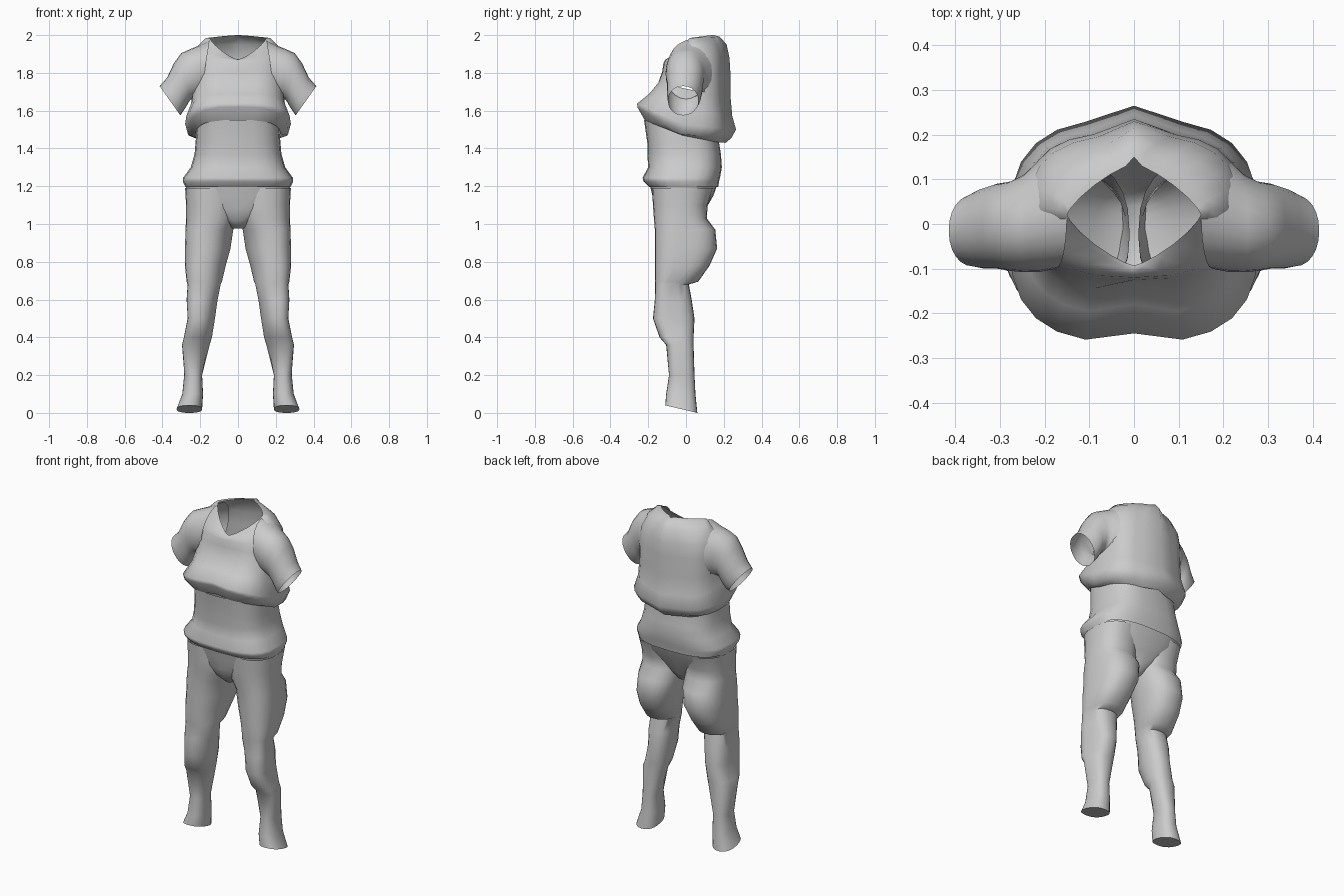
import bpy
import bmesh
from math import sin, cos, pi

SIDES = 24

default_cube = bpy.data.objects.get("Cube")
if default_cube:
    bpy.data.objects.remove(default_cube, do_unlink=True)

# One plain cloth colour
cloth = bpy.data.materials.new("plain_grey")
cloth.use_nodes = True
grey = (0.6, 0.6, 0.6, 1.0)
cloth.diffuse_color = grey
cloth.node_tree.nodes["Principled BSDF"].inputs["Base Color"].default_value = grey


def rounded(angle, power):
    """Point on a unit superellipse: a low power is boxy, a high one is a diamond."""
    c, s = cos(angle), sin(angle)
    if abs(c) < 1e-6:
        c = 0.0
    if abs(s) < 1e-6:
        s = 0.0
    x = abs(c) ** power * (1 if c >= 0 else -1)
    y = abs(s) ** power * (1 if s >= 0 else -1)
    return x, y


def level_ring(left, right, front, back, z_front, z_side, z_back, power,
               ridge=0.0, dent=0.0, shear=0.0):
    """Cross-section whose height can differ at the front, sides and back."""
    points = []
    for i in range(SIDES):
        u, v = rounded(2 * pi * i / SIDES, power)
        x = (left + right) / 2 + u * (right - left) / 2 + shear * max(0, -v)
        y = (front + back) / 2 + v * (back - front) / 2
        end = z_back if v > 0 else z_front
        z = z_side + (end - z_side) * abs(v)
        if i == SIDES // 4:
            y += ridge
        if i == SIDES * 3 // 4:
            y += dent
        points.append((x, y, z))
    return points


def slanted_ring(x_top, z_top, x_low, z_low, front, back):
    """Cross-section of a sleeve between its upper and lower edge."""
    points = []
    for i in range(SIDES):
        u, v = rounded(2 * pi * i / SIDES, 0.95)
        blend = (v + 1) / 2
        points.append((x_low + (x_top - x_low) * blend,
                       (front + back) / 2 + u * (back - front) / 2,
                       z_low + (z_top - z_low) * blend))
    return points


def loft(name, rings, cap_first=False, mirrored=False, cut=None):
    """Skin a row of cross-sections, leaving out faces that the cut rule picks."""
    bm = bmesh.new()
    rows = [[bm.verts.new(p) for p in ring] for ring in rings]
    for lower, upper in zip(rows, rows[1:]):
        for i in range(SIDES):
            j = (i + 1) % SIDES
            bm.faces.new((lower[i], lower[j], upper[j], upper[i]))
    if cap_first:
        bm.faces.new(rows[0][::-1])
    bmesh.ops.recalc_face_normals(bm, faces=bm.faces)
    if cut:
        holes = [f for f in bm.faces if cut(f.calc_center_median())]
        bmesh.ops.delete(bm, geom=holes, context='FACES')
    mesh = bpy.data.meshes.new(name)
    bm.to_mesh(mesh)
    bm.free()
    mesh.materials.append(cloth)
    obj = bpy.data.objects.new(name, mesh)
    bpy.context.collection.objects.link(obj)
    if mirrored:
        obj.modifiers.new("mirror", 'MIRROR')
    bpy.ops.object.select_all(action='DESELECT')
    obj.select_set(True)
    bpy.context.view_layer.objects.active = obj
    bpy.ops.object.shade_smooth_by_angle(angle=1.1)
    return obj


# Cropped shirt: heights at front, side, back, then half width, front, back, power
shirt_sections = [
    (1.55, 1.47, 1.43, .225, -.222, .18, .7),
    (1.62, 1.475, 1.455, .265, -.262, .21, .7),
    (1.64, 1.53, 1.50, .28, -.265, .235, .7),
    (1.69, 1.62, 1.57, .25, -.20, .215, .68),
    (1.75, 1.71, 1.68, .24, -.15, .205, .68),
    (1.81, 1.81, 1.80, .24, -.125, .205, .72),
    (1.85, 1.89, 1.88, .235, -.12, .20, .8),
    (1.87, 1.945, 1.95, .21, -.11, .185, 1.0),
    (1.872, 1.985, 1.99, .17, -.10, .165, 1.4),
    (1.87, 1.985, 2.0, .15, -.093, .135, 1.55),
]
shirt_rings = []
for zf, zs, zb, half, front, back, power in shirt_sections:
    low = zs < 1.8
    shirt_rings.append(level_ring(-half, half, front, back, zf, zs, zb, power,
                                  ridge=0.03 if half > .18 else 0.015,
                                  dent=0.02 if low else 0.0))


def inside_sleeve(p):
    return abs(p.x) > 0.19 and -0.07 < p.y < 0.08 and 1.68 < p.z < 1.87


loft("shirt", shirt_rings, cut=inside_sleeve)

# Short open sleeves: upper edge, lower edge, front, back
sleeve_sections = [
    (.15, 1.975, .20, 1.66, -.10, .16),
    (.205, 1.945, .225, 1.66, -.108, .14),
    (.255, 1.925, .24, 1.665, -.108, .11),
    (.30, 1.905, .255, 1.655, -.105, .095),
    (.34, 1.85, .275, 1.62, -.10, .09),
    (.375, 1.775, .295, 1.59, -.10, .08),
    (.415, 1.73, .305, 1.575, -.095, .065),
]
loft("sleeves", [slanted_ring(*s) for s in sleeve_sections], mirrored=True)

# Midriff flaring into the hip hem: height, half width, front, back
midriff_sections = [
    (1.195, .278, -.195, .17),
    (1.225, .292, -.225, .175),
    (1.245, .29, -.23, .18),
    (1.30, .25, -.20, .19),
    (1.37, .23, -.205, .185),
    (1.43, .225, -.205, .175),
    (1.55, .215, -.222, .18),
]
loft("midriff", [level_ring(-h, h, f, b, z, z, z, .72)
                 for z, h, f, b in midriff_sections])

# Trouser seat tapering to the crotch
seat_sections = [
    (.975, .03, -.10, .05),
    (1.02, .09, -.145, .08),
    (1.08, .20, -.165, .105),
    (1.15, .27, -.178, .145),
    (1.22, .28, -.195, .17),
]
loft("trouser_seat", [level_ring(-h, h, f, b, z, z, z, .8)
                      for z, h, f, b in seat_sections], cap_first=True)

# Trouser legs with loose thigh, knee fold and flared foot:
# height, inner edge, outer edge, front, back
leg_sections = [
    (.02, .19, .325, -.11, .06),
    (.10, .185, .295, -.105, .05),
    (.20, .19, .285, -.09, .045),
    (.36, .15, .292, -.105, .04),
    (.40, .138, .282, -.14, .04),
    (.50, .122, .262, -.175, .045),
    (.60, .108, .268, -.165, .03),
    (.68, .092, .263, -.163, .015),
    (.695, .085, .268, -.165, .065),
    (.78, .065, .278, -.165, .125),
    (.87, .04, .278, -.165, .165),
    (.97, .025, .275, -.165, .155),
    (1.03, .015, .275, -.17, .11),
    (1.10, .01, .275, -.175, .115),
    (1.19, .01, .28, -.18, .145),
]
leg_rings = []
for z, inner, outer, front, back in leg_sections:
    tilt = 0.02 if z < 0.05 else 0.0
    shear = 0.02 if 0.3 < z < 1 else 0.0
    leg_rings.append(level_ring(inner, outer, front, back, z + tilt, z, z - tilt,
                                .85, shear=shear))
loft("trouser_legs", leg_rings, cap_first=True, mirrored=True)
